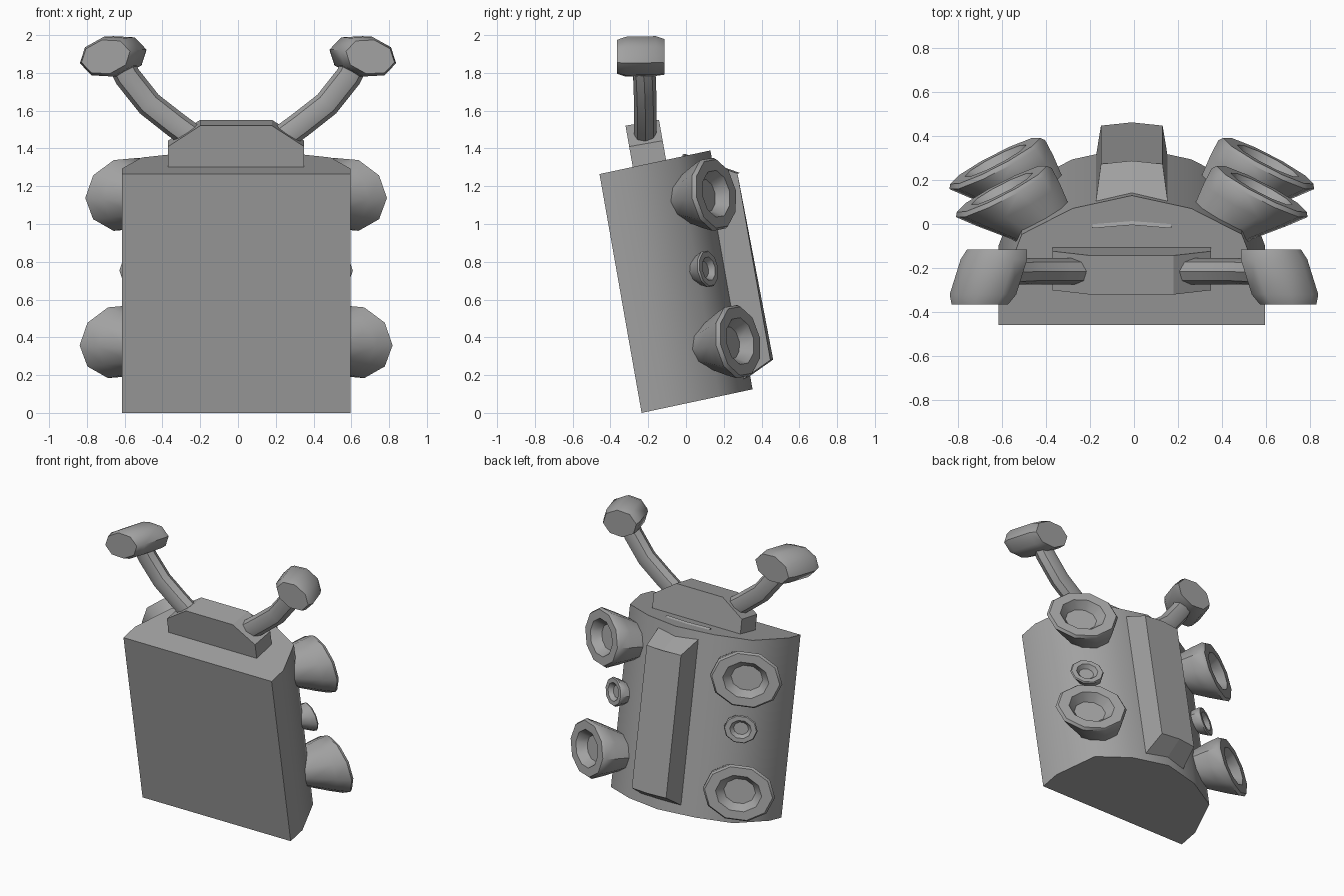
import bpy, bmesh
from math import sin, cos, pi, radians
from mathutils import Matrix, Vector

if "Cube" in bpy.data.objects:
    bpy.data.objects.remove(bpy.data.objects["Cube"], do_unlink=True)

grey = bpy.data.materials.new("plain grey")
grey.use_nodes = True
grey.diffuse_color = (0.36, 0.36, 0.36, 1)
grey.node_tree.nodes["Principled BSDF"].inputs["Base Color"].default_value = grey.diffuse_color

# The pack leans forward about its lower front edge
LEAN = Matrix.Translation((-0.01, -0.235, 0)) @ Matrix.Rotation(radians(10), 4, 'X')


def loft(name, rings, matrix=LEAN, smooth=40):
    """Skin a row of equal-sized closed rings and cap both ends."""
    bm = bmesh.new()
    rows = [[bm.verts.new(matrix @ Vector(p)) for p in ring] for ring in rings]
    n = len(rows[0])
    for a, b in zip(rows, rows[1:]):
        for i in range(n):
            j = (i + 1) % n
            bm.faces.new((a[i], a[j], b[j], b[i]))
    bm.faces.new(rows[0])
    bm.faces.new(rows[-1])
    bmesh.ops.recalc_face_normals(bm, faces=bm.faces)
    mesh = bpy.data.meshes.new(name)
    bm.to_mesh(mesh)
    bm.free()
    obj = bpy.data.objects.new(name, mesh)
    bpy.context.collection.objects.link(obj)
    mesh.materials.append(grey)
    bpy.ops.object.select_all(action='DESELECT')
    obj.select_set(True)
    bpy.context.view_layer.objects.active = obj
    if smooth:
        bpy.ops.object.shade_smooth_by_angle(angle=radians(smooth))
    return obj


def mirrored(half):
    """Close a profile given from the right half, leaving out centre points twice."""
    return half + [(-x, y) for x, y in reversed(half) if x > 0]


# Main body: flat front, rounded back
outline = mirrored([(0.605, 0), (0.605, 0.14), (0.5, 0.42), (0.27, 0.54), (0, 0.6)])
loft("pack_body", [[(x, y, z + 0.035 * y) for x, y in outline] for z in (0, 1.284)], smooth=50)

# Tapered spine on the back
spine = []
for y, w, low, high in ((0.45, 0.18, 0.03, 1.31), (0.72, 0.14, 0.157, 1.16)):
    spine.append([(-w, y, low), (0, y + 0.015, low), (w, y, low),
                  (w, y, high), (0, y + 0.015, high), (-w, y, high)])
loft("back_spine", spine, smooth=0)

# Shoulder block on the top
block = mirrored([(0.36, 1.26), (0.36, 1.4), (0.19, 1.512)])
loft("top_block", [[(x, y, z) for x, z in block] for y in (0.18, 0.36)], smooth=0)


# Nozzles: radius, depth and inward shift of each ring, from root to dish floor
NOZZLE = [(0.5, -1.25, -0.42), (0.62, -0.92, -0.34), (0.87, -0.4, -0.13), (1, -0.08, 0),
          (0.94, 0, 0), (0.64, 0, 0), (0.44, -0.25, 0)]


def nozzle(name, side, centre, width, height, sides=10):
    axis = Vector((0.46 * side, 0.888, 0))
    across = Vector((0.888 * side, -0.46, 0))
    mid = Vector((centre[0] * side, centre[1], centre[2]))
    rings = []
    for r, depth, shift in NOZZLE:
        c = mid + axis * depth * width + across * shift * width
        rings.append([c + across * (cos(a) * r * width) + Vector((0, 0, sin(a) * r * height))
                      for a in (2 * pi * i / sides for i in range(sides))])
    loft(name, rings)


# Horns: a bent tube ending in a slanted oval knob
PATH = [(0.2, -0.215, 1.43), (0.33, -0.215, 1.525), (0.47, -0.215, 1.635),
        (0.585, -0.22, 1.78), (0.63, -0.23, 1.87)]


def horn(label, side):
    points = [Vector(p) for p in PATH]
    rings = []
    for i, p in enumerate(points):
        along = (points[min(i + 1, len(points) - 1)] - points[max(i - 1, 0)]).normalized()
        out = along.cross(Vector((0, 1, 0))).normalized()
        rings.append([p + out * cos(a) * 0.07 + Vector((0, sin(a) * 0.06, 0))
                      for a in (2 * pi * k / 8 for k in range(8))])
    flip = Matrix.Diagonal((side, 1, 1, 1))
    loft(label + "_horn_tube", rings, flip)
    knob = []
    for x, y, z, size in ((0.622, -0.115, 1.885, 0.9), (0.636, -0.16, 1.889, 1),
                          (0.686, -0.32, 1.886, 1), (0.7, -0.365, 1.885, 0.85)):
        ring = []
        for k in range(8):
            a = 2 * pi * k / 8
            u, v = cos(a) * 0.155 * size, sin(a) * 0.108 * size
            t = radians(-13)
            ring.append((x + u * cos(t) - v * sin(t), y, z + u * sin(t) + v * cos(t)))
        knob.append(ring)
    loft(label + "_horn_knob", knob, flip, 50)


for label, side in (("left", 1), ("right", -1)):
    nozzle(label + "_upper_nozzle", side, (0.59, 0.59, 1.074), 0.245, 0.2)
    nozzle(label + "_middle_nozzle", side, (0.52, 0.483, 0.69), 0.115, 0.1)
    nozzle(label + "_lower_nozzle", side, (0.62, 0.58, 0.284), 0.245, 0.2)
    horn(label, side)
